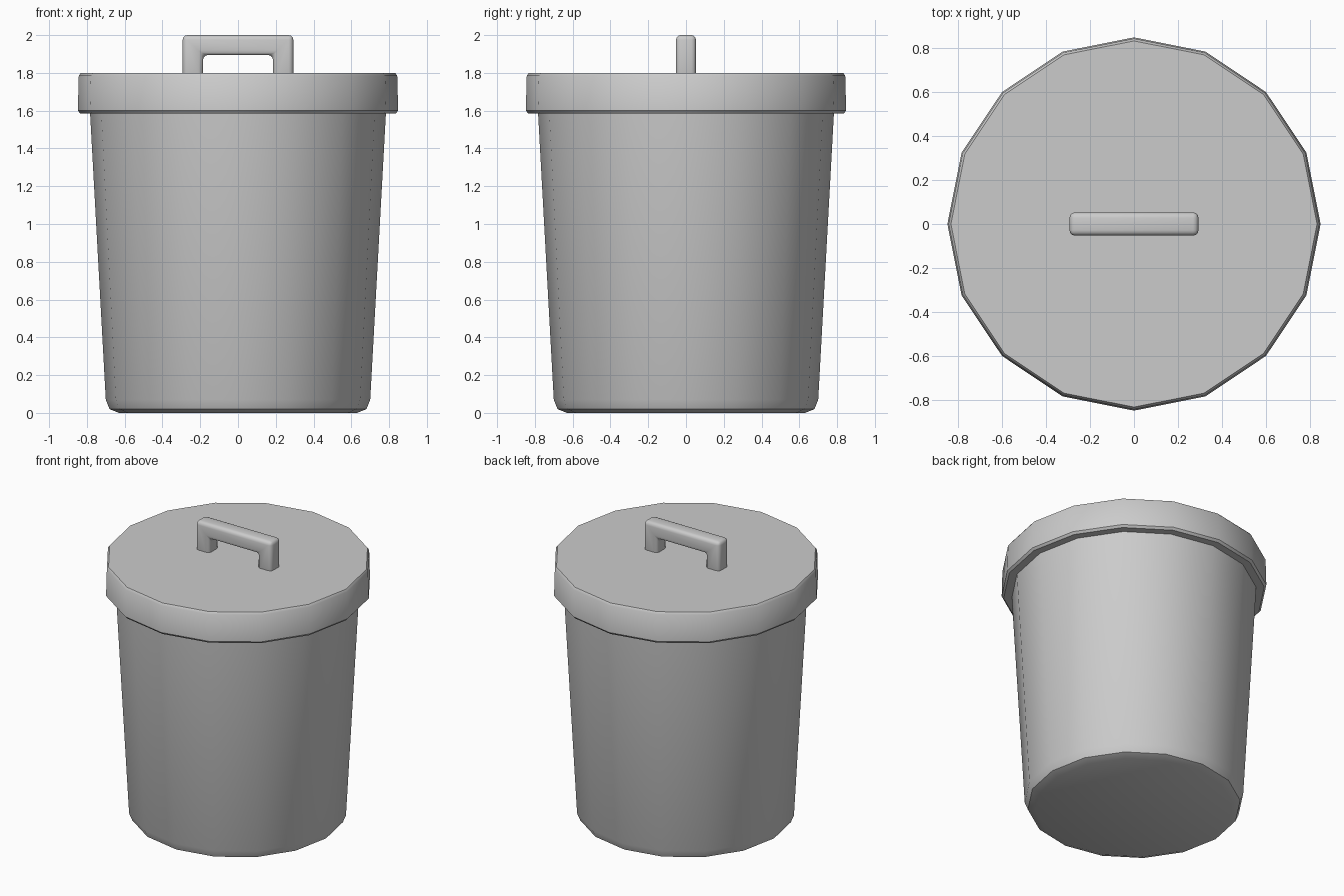
import bpy, bmesh
from math import cos, sin, pi, radians

if "Cube" in bpy.data.objects:
    bpy.data.objects.remove(bpy.data.objects["Cube"])

SIDES = 16


def finish(name, bm, bevel=0):
    bmesh.ops.recalc_face_normals(bm, faces=bm.faces)
    mesh = bpy.data.meshes.new(name)
    bm.to_mesh(mesh)
    bm.free()
    ob = bpy.data.objects.new(name, mesh)
    bpy.context.collection.objects.link(ob)
    bpy.ops.object.select_all(action='DESELECT')
    ob.select_set(True)
    bpy.context.view_layer.objects.active = ob
    if bevel:
        mod = ob.modifiers.new("soft_edges", 'BEVEL')
        mod.width = bevel
        mod.segments = 3
        bpy.ops.object.modifier_apply(modifier=mod.name)
    bpy.ops.object.shade_smooth_by_angle(angle=radians(40))
    return ob


def lathe(name, profile):
    """Closed 16-sided turned shape from (radius, z) points."""
    bm = bmesh.new()
    rings = [[bm.verts.new((r * cos(2 * pi * i / SIDES), r * sin(2 * pi * i / SIDES), z))
              for i in range(SIDES)] for r, z in profile]
    for a, b in zip(rings, rings[1:]):
        for i in range(SIDES):
            j = (i + 1) % SIDES
            bm.faces.new((a[i], a[j], b[j], b[i]))
    bm.faces.new(rings[0])
    bm.faces.new(rings[-1])
    return finish(name, bm)


# Tapered bin with a rounded foot
lathe("bin_body", [(0.63, 0), (0.68, 0.02), (0.70, 0.07), (0.785, 1.62)])

# Overhanging lid with thin chamfers
lathe("lid", [(0.835, 1.585), (0.848, 1.60), (0.843, 1.785), (0.832, 1.80)])

# Square arch handle, feet sunk slightly into the lid
half = [(0.293, 1.76), (0.293, 2.0)]
inner = [(0.185, 1.895), (0.185, 1.76)]
outline = ([(-x, z) for x, z in half] + [(x, z) for x, z in reversed(half)]
           + [(x, z) for x, z in reversed(inner)] + [(-x, z) for x, z in inner])
bm = bmesh.new()
face = bm.faces.new([bm.verts.new((x, -0.053, z)) for x, z in outline])
ext = bmesh.ops.extrude_face_region(bm, geom=[face])
bmesh.ops.translate(bm, vec=(0, 0.106, 0),
                    verts=[v for v in ext["geom"] if isinstance(v, bmesh.types.BMVert)])
finish("lid_handle", bm, bevel=0.025)
